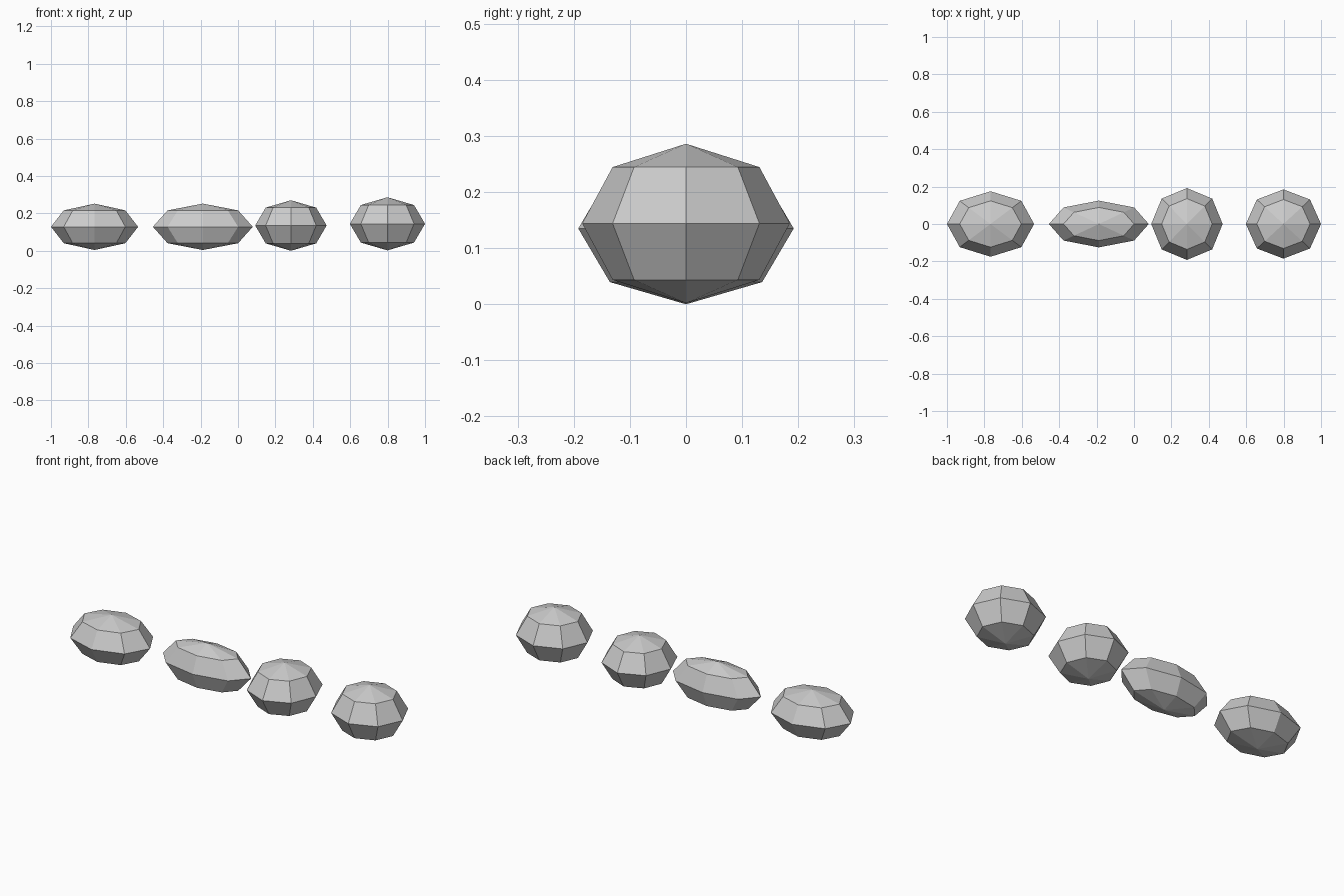
import bpy

if "Cube" in bpy.data.objects:
    bpy.data.objects.remove(bpy.data.objects["Cube"])

# Row of four low-poly stones: centre x, centre z, radii (x, y, z)
stones = [
    (-0.767, 0.128, (0.233, 0.175, 0.124)),
    (-0.188, 0.128, (0.267, 0.125, 0.124)),
    (0.283, 0.135, (0.191, 0.192, 0.135)),
    (0.799, 0.144, (0.201, 0.185, 0.142)),
]


def add_stone(index, x, z, radii):
    bpy.ops.mesh.primitive_uv_sphere_add(segments=8, ring_count=4, radius=1,
                                         location=(x, 0, z))
    stone = bpy.context.object
    stone.name = f"stone_{index}"
    stone.scale = radii
    bpy.ops.object.transform_apply(location=False, rotation=False, scale=True)
    bpy.ops.object.shade_flat()


for i, (x, z, radii) in enumerate(stones, 1):
    add_stone(i, x, z, radii)
